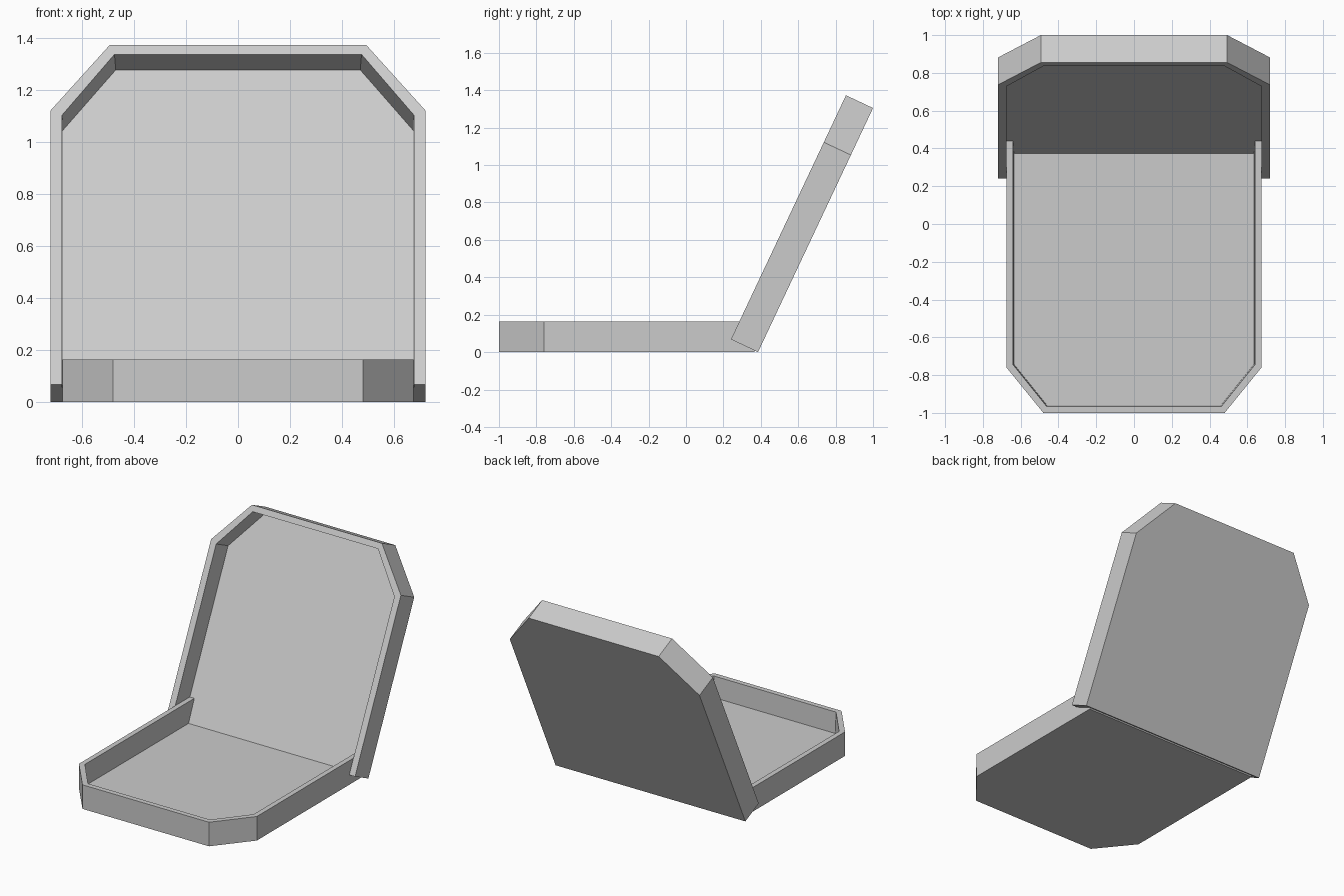
import bpy, bmesh, math
from mathutils import Matrix, Vector

if "Cube" in bpy.data.objects:
    bpy.data.objects.remove(bpy.data.objects["Cube"])


def chain(half):
    # mirror a half outline (open end -> closed end) into a full U-shaped chain
    return list(half) + [(-x, y) for x, y in reversed(half)]


def tray(name, outer, inner, floor_edge, height, floor_t, slope, matrix):
    # shallow tray with chamfered closed end and an open end that may be slanted
    bm = bmesh.new()

    def ring(half, z):
        pts = [(x, y + slope * z if i == 0 else y) for i, (x, y) in enumerate(half)]
        return [bm.verts.new(matrix @ Vector((x, y, z))) for x, y in chain(pts)]

    rings = [ring(outer, 0), ring(outer, height),
             ring(inner, height), ring(floor_edge, floor_t)]
    for a, b in zip(rings, rings[1:]):
        for i in range(len(a) - 1):
            bm.faces.new((a[i], a[i + 1], b[i + 1], b[i]))
    bm.faces.new(rings[0])
    bm.faces.new(rings[3])
    # U-shaped open end
    bm.faces.new([r[0] for r in rings] + [r[-1] for r in reversed(rings)])
    bmesh.ops.recalc_face_normals(bm, faces=bm.faces)
    mesh = bpy.data.meshes.new(name)
    bm.to_mesh(mesh)
    bm.free()
    obj = bpy.data.objects.new(name, mesh)
    bpy.context.collection.objects.link(obj)
    return obj


# hinge line and lean of the open lid
hinge_y = 0.385
lean = Vector((0, 1.0 - hinge_y, 1.305))
length = lean.length
d = lean.normalized()
n = Vector((0, -d.z, d.y))
slope = d.y / d.z

# base tray, its open end trimmed to the lid's inner face
back = 0.364
tray("base_tray",
     [(0.675, back), (0.675, -0.76), (0.48, -1.0)],
     [(0.64, back), (0.64, -0.745), (0.463, -0.965)],
     [(0.636, back), (0.636, -0.742), (0.46, -0.96)],
     0.165, 0.02, slope, Matrix.Identity(4))

# lid tray, tilted back about the hinge
lid_matrix = Matrix(((1, 0, 0, 0),
                     (0, -d.y, n.y, hinge_y),
                     (0, -d.z, n.z, 0),
                     (0, 0, 0, 1)))
tray("lid_tray",
     [(0.72, 0), (0.72, -1.165), (0.493, -length)],
     [(0.676, 0), (0.676, -1.145), (0.475, -length + 0.04)],
     [(0.674, 0), (0.674, -1.145), (0.47, -length + 0.04)],
     0.16, 0.02, 0, lid_matrix)
